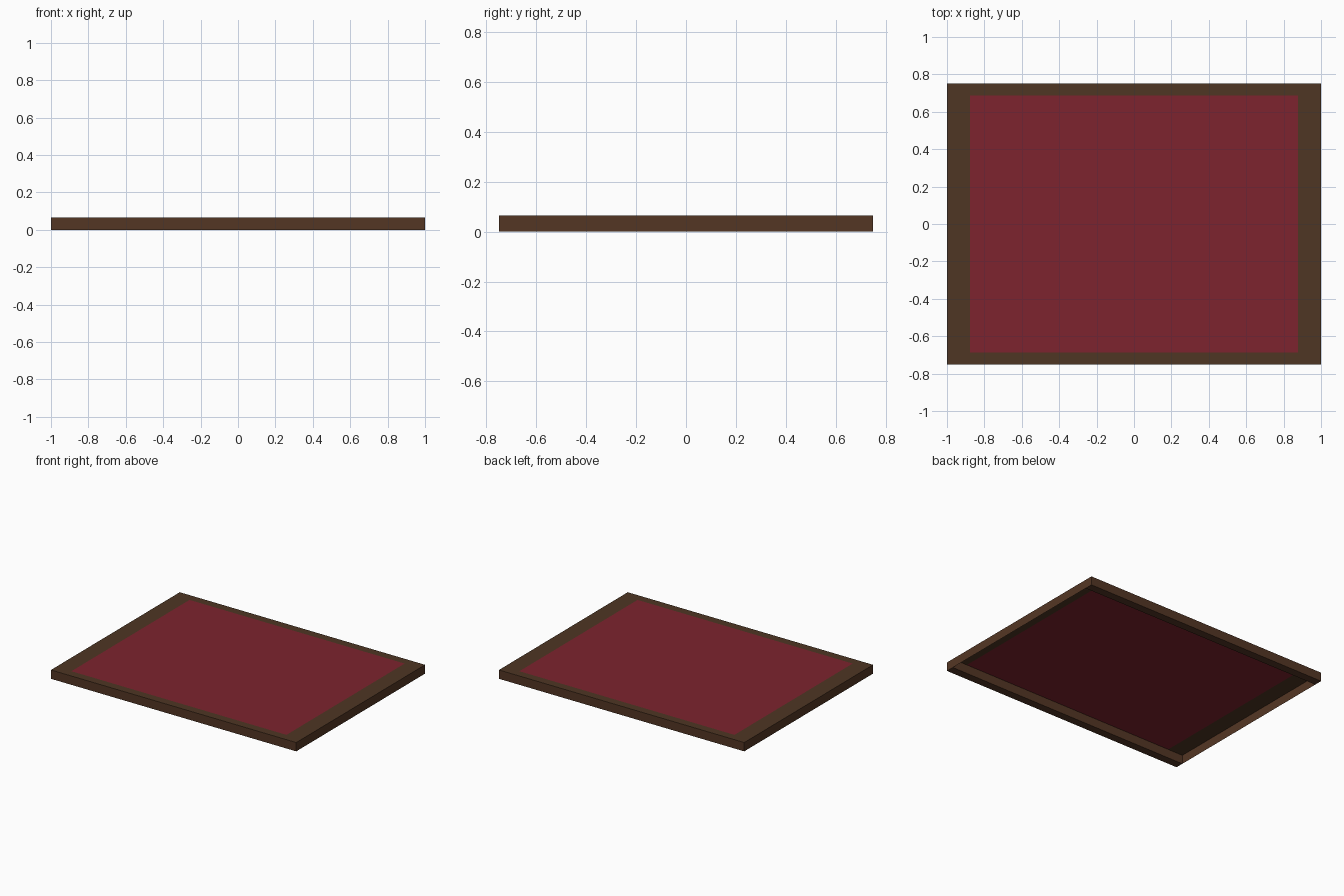
import bpy, bmesh

if "Cube" in bpy.data.objects:
    bpy.data.objects.remove(bpy.data.objects["Cube"])

HX, HY, H = 1.0, 0.75, 0.065      # half sizes and height
RX, RY = 0.877, 0.688             # half sizes of the red field
BEAM = 0.06                       # depth of the front and back beams


def srgb(r, g, b):
    lin = lambda c: c / 12.92 if c <= 0.04045 else ((c + 0.055) / 1.055) ** 2.4
    return (*[lin(v / 255) for v in (r, g, b)], 1)


def material(name, rgb):
    m = bpy.data.materials.new(name)
    m.diffuse_color = srgb(*rgb)
    m.use_nodes = True
    m.node_tree.nodes["Principled BSDF"].inputs["Base Color"].default_value = m.diffuse_color
    return m


red = material("dark red", (125, 35, 46))
border_brown = material("border brown", (78, 54, 35))
wood = material("wood brown", (84, 54, 36))


def make(name, bm, mats):
    me = bpy.data.meshes.new(name)
    bm.to_mesh(me)
    bm.free()
    for m in mats:
        me.materials.append(m)
    ob = bpy.data.objects.new(name, me)
    bpy.context.collection.objects.link(ob)
    return ob


# Top sheet: 3 x 3 grid, the middle cell is the red field
bm = bmesh.new()
grid = [[bm.verts.new((x, y, H)) for x in (-HX, -RX, RX, HX)]
        for y in (-HY, -RY, RY, HY)]
for j in range(3):
    for i in range(3):
        f = bm.faces.new((grid[j][i], grid[j][i + 1], grid[j + 1][i + 1], grid[j + 1][i]))
        f.material_index = 0 if i == j == 1 else 1
make("top_panel", bm, [red, border_brown])

# Thin side walls, left and right
for s, name in ((-1, "left_side"), (1, "right_side")):
    bm = bmesh.new()
    pts = [(s * HX, -s * HY, 0), (s * HX, s * HY, 0), (s * HX, s * HY, H), (s * HX, -s * HY, H)]
    bm.faces.new([bm.verts.new(p) for p in pts])
    make(name, bm, [wood])

# Beams along front and back, open where they meet the sheet and side walls
for s, name in ((-1, "front_beam"), (1, "back_beam")):
    bm = bmesh.new()
    prof = [(s * HY, H), (s * HY, 0), (s * (HY - BEAM), 0), (s * (HY - BEAM), H)]
    rows = [[bm.verts.new((x, y, z)) for y, z in prof] for x in (-HX, HX)]
    for k in range(3):
        q = (rows[0][k], rows[0][k + 1], rows[1][k + 1], rows[1][k])
        bm.faces.new(q if s < 0 else q[::-1])
    bm.normal_update()
    # outer wall must face outward
    bm.faces.ensure_lookup_table()
    if bm.faces[0].normal.y * s < 0:
        bmesh.ops.reverse_faces(bm, faces=bm.faces[:])
    make(name, bm, [wood])
